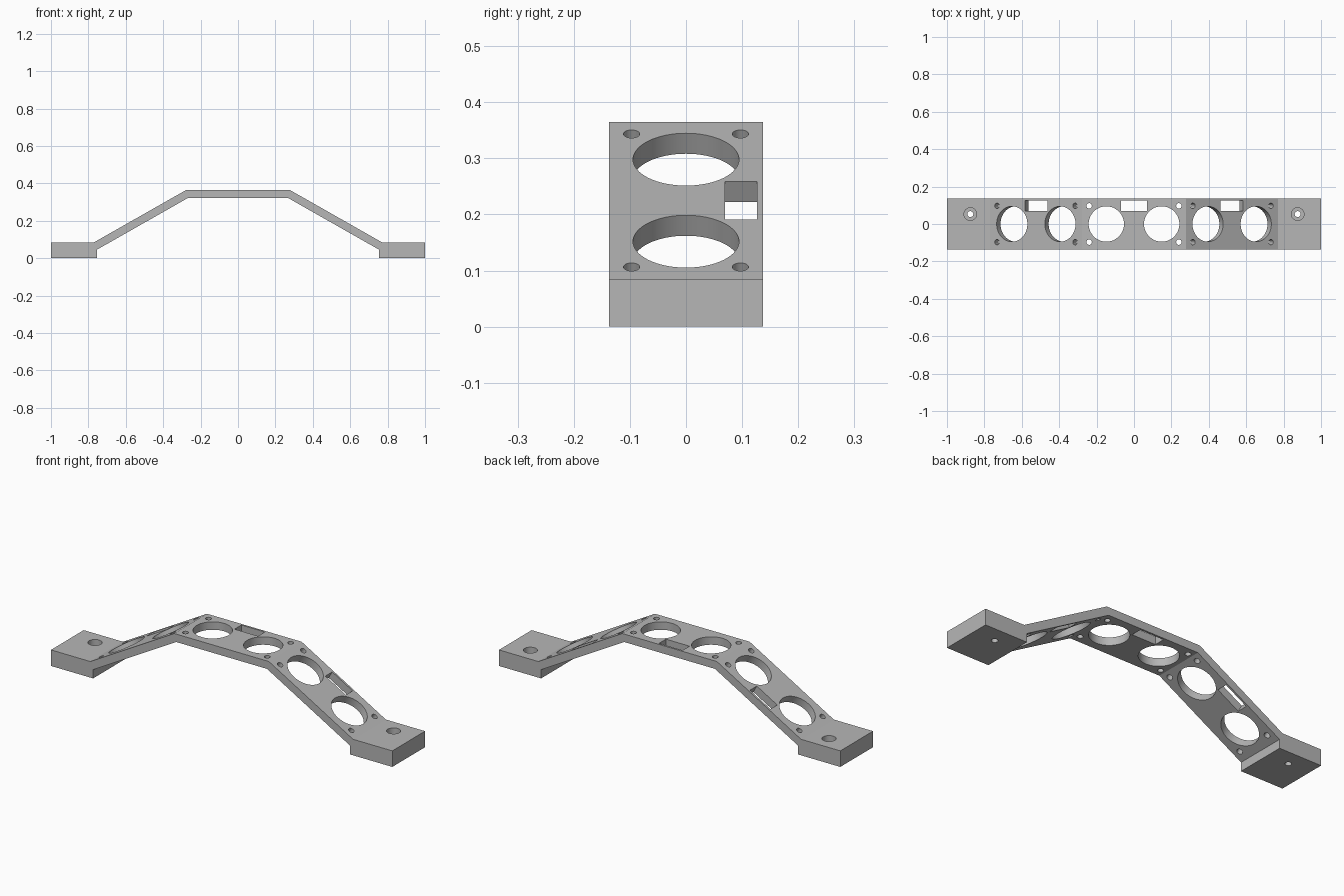
import bpy
import bmesh
import math
from mathutils import Matrix, Vector

if "Cube" in bpy.data.objects:
    bpy.data.objects.remove(bpy.data.objects["Cube"], do_unlink=True)

grey = bpy.data.materials.new("plain grey")
grey.use_nodes = True
grey.diffuse_color = (0.47, 0.47, 0.47, 1)
grey.node_tree.nodes["Principled BSDF"].inputs["Base Color"].default_value = grey.diffuse_color

HALF_DEPTH = 0.137
TOP, FOOT, THICK = 0.365, 0.085, 0.042
BEND_X, FOOT_X = 0.277, 0.77
tilt = math.atan2(TOP - FOOT, FOOT_X - BEND_X)


def finish(bm, name):
    bmesh.ops.recalc_face_normals(bm, faces=bm.faces)
    mesh = bpy.data.meshes.new(name)
    bm.to_mesh(mesh)
    bm.free()
    mesh.materials.append(grey)
    obj = bpy.data.objects.new(name, mesh)
    bpy.context.collection.objects.link(obj)
    return obj


def add_hole(bm, place, radius, depth, sides):
    bmesh.ops.create_cone(bm, cap_ends=True, segments=sides, radius1=radius,
                          radius2=radius, depth=depth, matrix=place)


# Bent strip: half profile mirrored, then extruded front to back
under_x = BEND_X - THICK * math.tan(tilt / 2)
foot_in = 0.753
under_z = TOP - THICK - (foot_in - under_x) * math.tan(tilt)
half = [(under_x, TOP - THICK), (foot_in, under_z), (foot_in, 0), (1, 0),
        (1, FOOT), (FOOT_X, FOOT), (BEND_X, TOP)]
outline = half + [(-x, z) for x, z in reversed(half)]
bm = bmesh.new()
profile = bm.faces.new([bm.verts.new((x, -HALF_DEPTH, z)) for x, z in outline])
extruded = bmesh.ops.extrude_face_region(bm, geom=[profile])["geom"]
bmesh.ops.translate(bm, vec=(0, 2 * HALF_DEPTH, 0),
                    verts=[v for v in extruded if isinstance(v, bmesh.types.BMVert)])
bracket = finish(bm, "sensor_bracket")

# Cutters: each of the three panels has two round openings, four screw holes, one slot
cut = bmesh.new()
mid = Vector(((BEND_X + FOOT_X) / 2, 0, (TOP + FOOT) / 2))
panels = [Matrix.Translation((0, 0, TOP))]
for side in (-1, 1):
    panels.append(Matrix.Translation((side * mid.x, 0, mid.z))
                  @ Matrix.Rotation(side * tilt, 4, "Y"))
for panel in panels:
    base = panel @ Matrix.Translation((0, 0, -THICK / 2))
    for sx in (-1, 1):
        add_hole(cut, base @ Matrix.Translation((sx * 0.148, 0, 0)), 0.0945, 0.08, 64)
        for sy in (-1, 1):
            spot = Matrix.Translation((sx * 0.24, sy * 0.097, 0))
            add_hole(cut, base @ spot, 0.0145, 0.06, 24)
    bmesh.ops.create_cube(cut, size=1, matrix=base @ Matrix.Translation((0, 0.098, 0))
                          @ Matrix.Diagonal((0.138, 0.057, 0.08, 1)))
panel_cutter = finish(cut, "panel_cutter")

# Cutters: counterbored mounting hole in each foot
bore, shaft = bmesh.new(), bmesh.new()
for side in (-1, 1):
    add_hole(bore, Matrix.Translation((side * 0.875, 0.053, FOOT)), 0.034, 0.09, 32)
    add_hole(shaft, Matrix.Translation((side * 0.875, 0.053, 0)), 0.016, 0.3, 24)
cutters = [panel_cutter, finish(bore, "bore_cutter"), finish(shaft, "shaft_cutter")]

for cutter in cutters:
    mod = bracket.modifiers.new(cutter.name, "BOOLEAN")
    mod.operation = "DIFFERENCE"
    mod.solver = "EXACT"
    mod.object = cutter
    cutter.hide_render = True
    cutter.hide_viewport = True

# Bake the cuts into the bracket and drop the helpers
bpy.context.view_layer.update()
graph = bpy.context.evaluated_depsgraph_get()
bracket_mesh = bpy.data.meshes.new_from_object(bracket.evaluated_get(graph))
bracket.modifiers.clear()
bracket.data = bracket_mesh
for cutter in cutters:
    bpy.data.objects.remove(cutter, do_unlink=True)

# Smooth hole walls, crisp edges
for obj in bpy.context.selected_objects:
    obj.select_set(False)
bpy.context.view_layer.objects.active = bracket
bracket.select_set(True)
bpy.ops.object.shade_smooth_by_angle(angle=math.radians(25))
